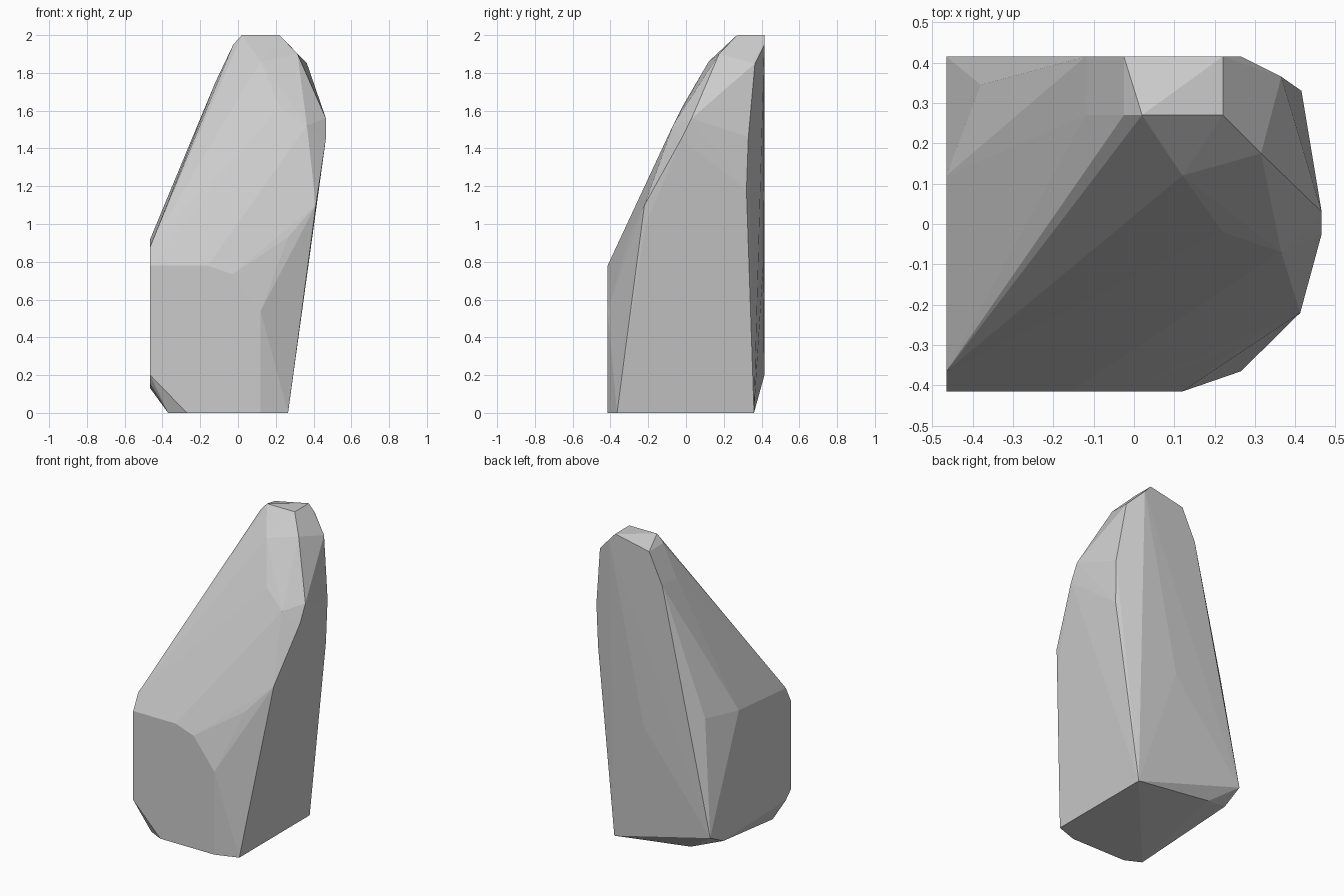
import bpy
import bmesh

# Faceted standing stone: convex hull of the corner points of each zone
base = [(.265, .36, 0), (.265, -.365, 0), (.12, -.415, 0), (-.27, -.415, 0),
        (-.37, -.365, 0), (-.28, .35, .07)]
left_side = [(-.465, .28, .13), (-.465, .415, .2), (-.465, -.365, .15),
             (-.465, -.415, .2), (-.465, -.415, .78), (-.465, -.365, .88),
             (-.465, .12, .92), (-.38, .345, .93)]
front_side = [(-.16, -.415, .78), (-.03, -.415, .735), (.12, -.415, .54),
              (.265, -.3, .93), (.22, -.02, 1.62), (.365, -.07, 1.52)]
right_side = [(.4, -.22, .98), (.412, -.22, 1.1), (.465, -.025, 1.45),
              (.465, .03, 1.56), (.415, .33, 1.46), (.41, .32, 1.18)]
back_side = [(.02, .41, .8), (-.12, .415, 1.75), (.265, .415, 1.95),
             (.365, .365, 1.85)]
crown = [(.02, .27, 2), (.22, .27, 2), (.22, .415, 2), (-.025, .415, 1.95),
         (-.025, .27, 1.95), (-.12, .27, 1.75), (.12, .12, 1.86), (.315, .175, 1.9)]

bm = bmesh.new()
for zone in (base, left_side, front_side, right_side, back_side, crown):
    for p in zone:
        bm.verts.new(p)
hull = bmesh.ops.convex_hull(bm, input=bm.verts[:])
# Remove any points that ended up inside the hull
loose = [v for v in bm.verts if not v.link_faces]
bmesh.ops.delete(bm, geom=loose, context='VERTS')
# Merge nearly coplanar triangles into larger flat facets
bmesh.ops.dissolve_limit(bm, angle_limit=0.02, verts=bm.verts[:], edges=bm.edges[:])
bmesh.ops.recalc_face_normals(bm, faces=bm.faces[:])

mesh = bpy.data.meshes.new("rock")
bm.to_mesh(mesh)
bm.free()
rock = bpy.data.objects.new("rock", mesh)
bpy.context.collection.objects.link(rock)
